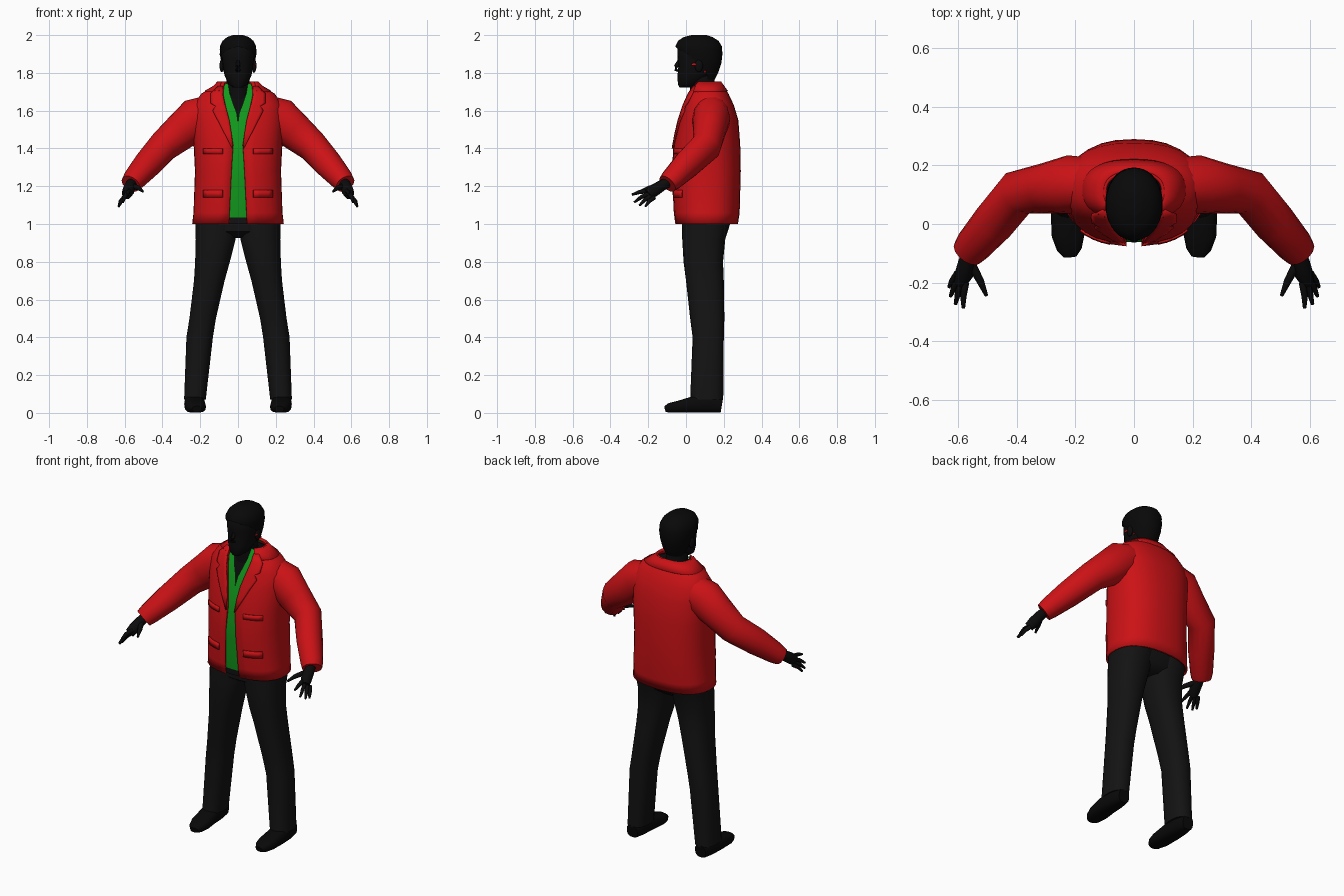
import bpy, bmesh, math
from mathutils import Vector

cube = bpy.data.objects.get("Cube")
if cube:
    bpy.data.objects.remove(cube)


def material(name, r, g, b):
    m = bpy.data.materials.new(name)
    m.use_nodes = True
    m.diffuse_color = (r, g, b, 1)
    bsdf = m.node_tree.nodes["Principled BSDF"]
    bsdf.inputs["Base Color"].default_value = (r, g, b, 1)
    bsdf.inputs["Roughness"].default_value = 0.8
    return m


RED = material("red cloth", 0.6, 0.006, 0.008)
GREEN = material("green cloth", 0.006, 0.32, 0.012)
TROUSER = material("dark trouser cloth", 0.0065, 0.0065, 0.0065)
SKIN = material("black skin", 0.0035, 0.0035, 0.0035)
HAIR = material("black hair", 0.0025, 0.0025, 0.0025)


def lerp_table(table, z):
    """Read a row of a table at height z (first column, ascending)."""
    if z <= table[0][0]:
        return table[0][1:]
    for a, b in zip(table, table[1:]):
        if z <= b[0]:
            f = (z - a[0]) / (b[0] - a[0])
            return [p + (q - p) * f for p, q in zip(a[1:], b[1:])]
    return table[-1][1:]


def power(v, n):
    return math.copysign(abs(v) ** (2 / n), v)


def finish(name, rows, mats, cap, mirror, thick=0, rule=None, angle=50):
    """Skin a grid of points and make it an object."""
    bm = bmesh.new()
    grid = [[bm.verts.new(p) for p in row] for row in rows]
    for a, b in zip(grid, grid[1:]):
        for i in range(len(a) - 1):
            bm.faces.new((a[i], a[i + 1], b[i + 1], b[i]))
    bmesh.ops.remove_doubles(bm, verts=bm.verts, dist=0.0004)
    if cap:
        bmesh.ops.holes_fill(bm, edges=[e for e in bm.edges if e.is_boundary])
    bmesh.ops.recalc_face_normals(bm, faces=bm.faces)
    if rule:
        for f in bm.faces:
            f.material_index = rule(f.calc_center_median())
    mesh = bpy.data.meshes.new(name)
    bm.to_mesh(mesh)
    bm.free()
    for m in mats:
        mesh.materials.append(m)
    ob = bpy.data.objects.new(name, mesh)
    bpy.context.collection.objects.link(ob)
    bpy.ops.object.select_all(action="DESELECT")
    ob.select_set(True)
    bpy.context.view_layer.objects.active = ob
    bpy.ops.object.shade_smooth_by_angle(angle=math.radians(angle))
    if thick:
        mod = ob.modifiers.new("thickness", "SOLIDIFY")
        mod.thickness = thick
        mod.offset = -1
    if mirror:
        ob.modifiers.new("mirror", "MIRROR")
    return ob


def sheet(name, mats, prof, zs, start=None, end=None, n=2.4, off=0, seg=28,
          cap=False, mirror=False, **kw):
    """Wrap a surface round a body profile; start/end give angles from the front."""
    rows = []
    for z in zs:
        cx, rx, y0, y1 = lerp_table(prof, z)
        t0 = start(z) if start else 0
        t1 = end(z) if end else 2 * math.pi - t0
        row = []
        for i in range(seg + 1):
            t = t0 + (t1 - t0) * i / seg
            row.append((cx + (rx + off) * power(math.sin(t), n),
                        (y0 + y1) / 2 - ((y1 - y0) / 2 + off) * power(math.cos(t), n), z))
        rows.append(row)
    return finish(name, rows, mats, cap, mirror, **kw)


def tube(name, mat, path, n=2, seg=14, **kw):
    """Closed tube along points of x, y, z, half width, half height."""
    pts = [Vector(p[:3]) for p in path]
    rows = []
    for i, p in enumerate(pts):
        d = (pts[min(i + 1, len(pts) - 1)] - pts[max(i - 1, 0)]).normalized()
        side = d.cross(Vector((0, 0, 1))).normalized()
        up = side.cross(d)
        row = []
        for k in range(seg + 1):
            t = 2 * math.pi * k / seg
            q = p + side * path[i][3] * power(math.cos(t), n) + up * path[i][4] * power(math.sin(t), n)
            q.z = max(q.z, 0)
            row.append(q)
        rows.append(row)
    return finish(name, rows, [mat], True, True, **kw)


def ball(name, mat, loc, size):
    bpy.ops.mesh.primitive_uv_sphere_add(segments=12, ring_count=8, location=loc)
    ob = bpy.context.object
    ob.name = name
    ob.scale = size
    ob.data.materials.append(mat)
    bpy.ops.object.shade_smooth_by_angle(angle=math.radians(60))


# Body profile: height, centre x, half width, front y, back y
TORSO = [(1.0, 0, .243, -.058, .275), (1.06, 0, .236, -.066, .284), (1.28, 0, .228, -.076, .29),
         (1.42, 0, .235, -.066, .287), (1.55, 0, .242, -.037, .277), (1.63, 0, .235, -.012, .253),
         (1.69, 0, .195, .012, .225), (1.73, 0, .125, .03, .195), (1.755, 0, .1, .038, .178)]
OPENING = [(1.0, .048), (1.2, .04), (1.42, .026), (1.55, .046), (1.68, .08), (1.73, .078), (1.755, .07)]
NECKLINE = [(1.57, 0), (1.68, .045), (1.745, .06)]


def at_x(table, extra=0):
    """Angle from the front at which the torso reaches a given x."""
    def angle(z):
        x = lerp_table(table, z)[0] + extra
        return math.asin(min(1, x / lerp_table(TORSO, z)[1]) ** 1.2)
    return angle


def steps(a, b, count):
    return [a + (b - a) * i / count for i in range(count + 1)]


# Jacket, shirt and bare chest
sheet("jacket_body", [RED], TORSO, [r[0] for r in TORSO], at_x(OPENING), thick=.01)
sheet("shirt", [GREEN, TROUSER], TORSO, [1.0, 1.035] + steps(1.12, 1.745, 12), at_x(NECKLINE),
      off=-.013, rule=lambda c: int(c.z < 1.035))
sheet("chest", [SKIN], TORSO, steps(1.5, 1.73, 6), off=-.023, cap=True)
sheet("jacket_collar", [RED], TORSO, [1.705, 1.73, 1.755], at_x(OPENING, .015), off=.008, thick=.012)

# Lapels and pocket flaps follow the front of the jacket
LAPEL = [(1.4, .03), (1.6, .13), (1.625, .115), (1.64, .14), (1.7, .14), (1.73, .1)]
sheet("lapel", [RED], TORSO, [1.4, 1.48, 1.55, 1.6, 1.625, 1.64, 1.69, 1.73], at_x(OPENING, -.002),
      at_x(LAPEL), off=.009, seg=4, mirror=True, thick=.009)
for label, low, high in (("breast", 1.37, 1.4), ("hip", 1.14, 1.18)):
    sheet(label + "_pocket_flap", [RED], TORSO, [low, high], at_x([(1, .08)]), at_x([(1, .18)]),
          off=.006, seg=4, mirror=True, thick=.008)

# Sleeves
tube("sleeve", RED, [(.13, .135, 1.6, .09, .09), (.22, .135, 1.56, .1, .112), (.3, .122, 1.49, .087, .1),
                     (.395, .108, 1.412, .078, .085), (.48, .005, 1.315, .073, .076),
                     (.55, -.075, 1.235, .063, .06), (.568, -.098, 1.213, .056, .052)])

# Hands
tube("palm", SKIN, [(.555, -.08, 1.23, .026, .026), (.57, -.13, 1.203, .03, .03),
                    (.58, -.17, 1.177, .032, .033), (.592, -.198, 1.155, .024, .03)], seg=10)
index_base, little_base = Vector((.575, -.2, 1.175)), Vector((.603, -.168, 1.14))
tips = [(.583, -.287, 1.155), (.61, -.274, 1.115), (.627, -.247, 1.098), (.632, -.215, 1.092)]
for i, (label, tip) in enumerate(zip(("index", "middle", "ring", "little"), tips)):
    base, tip = index_base.lerp(little_base, i / 3), Vector(tip)
    mid = base.lerp(tip, .5) + Vector((.004, -.004, .004))
    tube(label + "_finger", SKIN, [(*base, .012, .012), (*mid, .011, .011), (*tip, .006, .006)], seg=8)
tube("thumb", SKIN, [(.555, -.14, 1.2, .016, .016), (.525, -.195, 1.19, .013, .013),
                     (.504, -.245, 1.172, .006, .006)], seg=8)

# Trousers
LEG = [(.07, .228, .058, .022, .197), (.4, .203, .071, .035, .2), (.5, .187, .071, .022, .203),
       (.7, .152, .082, 0, .2), (.8, .135, .093, -.013, .196), (.92, .118, .107, -.02, .208),
       (1.02, .115, .112, -.02, .24)]
sheet("trouser_leg", [TROUSER], LEG, [r[0] for r in LEG], seg=18, cap=True, mirror=True)
HIPS = [(.925, 0, .1, .04, .17), (.96, 0, .2, -.015, .215), (1.04, 0, .222, -.02, .24)]
sheet("hips", [TROUSER], HIPS, [r[0] for r in HIPS], cap=True)

# Shoes
tube("shoe", HAIR, [(.23, .19, .04, .036, .038), (.23, .13, .05, .05, .05), (.23, .05, .046, .055, .046),
                    (.225, -.04, .032, .056, .032), (.221, -.088, .026, .042, .026),
                    (.219, -.11, .02, .024, .016)], n=2.8)

# Head and neck
NECK = [(1.66, 0, .072, .02, .17), (1.74, 0, .06, .022, .15), (1.82, 0, .06, .02, .15)]
sheet("neck", [SKIN], NECK, [r[0] for r in NECK], n=2, seg=16, cap=True)
HEAD = [(1.722, 0, .026, -.034, .02), (1.74, 0, .05, -.043, .07), (1.785, 0, .071, -.045, .135),
        (1.84, 0, .082, -.04, .168), (1.88, 0, .086, -.046, .178), (1.93, 0, .088, -.045, .18),
        (1.97, 0, .07, -.02, .15), (1.985, 0, .04, .01, .12)]
sheet("head", [SKIN], HEAD, [r[0] for r in HEAD], n=2.3, seg=20, cap=True)
tube("nose", SKIN, [(0, -.035, 1.868, .008, .008), (0, -.052, 1.835, .012, .012),
                    (0, -.056, 1.818, .014, .008), (0, -.036, 1.808, .012, .006)], seg=8)

# Hair cap, open over the face
SCALP = [(1.765, 0, .062, .0, .152), (1.8, 0, .078, -.02, .17), (1.85, 0, .09, -.045, .187),
         (1.9, 0, .098, -.054, .193), (1.94, 0, .096, -.057, .19), (1.97, 0, .081, -.042, .172),
         (1.99, 0, .057, -.012, .14), (2.0, 0, .028, .03, .11)]
FACE = [(1.765, 2.1), (1.8, 1.9), (1.85, 1.55), (1.9, 1.05), (1.925, .5), (1.94, 0)]
sheet("hair", [HAIR], SCALP, sorted([r[0] for r in SCALP] + [1.925]),
      lambda z: lerp_table(FACE, z)[0], n=2.1, seg=24)
sheet("crown", [HAIR], SCALP, [1.99, 2.0], n=2.1, off=-.001, seg=24, cap=True)

# Ears, with small red marks on the left one
for side, label in ((1, "left"), (-1, "right")):
    ball(label + "_ear", SKIN, (side * .086, .068, 1.838), (.012, .022, .034))
ball("ear_mark", RED, (.094, .042, 1.845), (.004, .014, .007))
ball("lobe_mark", RED, (.084, .1, 1.806), (.004, .006, .008))
